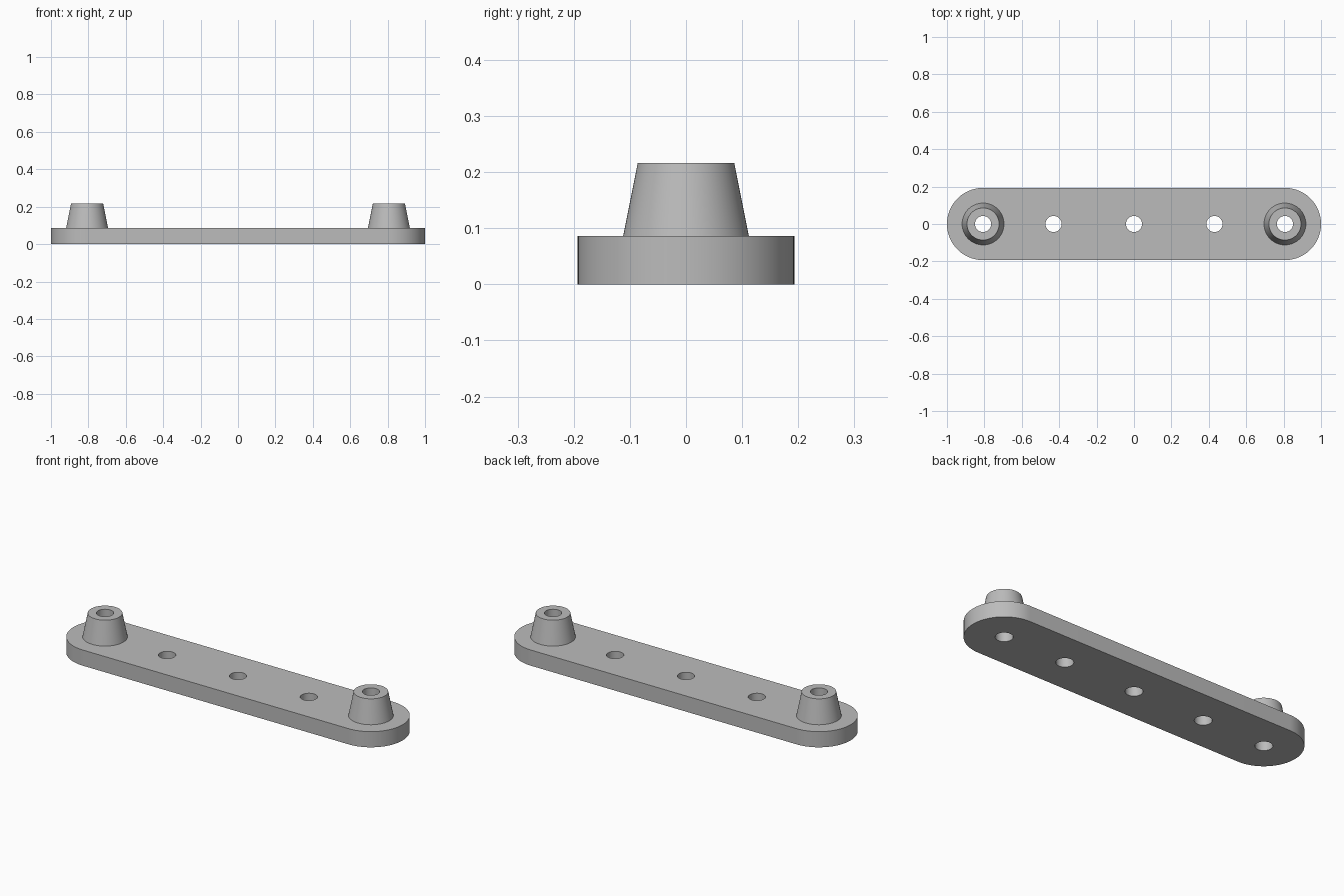
import bpy, bmesh, math

if "Cube" in bpy.data.objects:
    bpy.data.objects.remove(bpy.data.objects["Cube"])

END_X, HALF_W, PLATE_H = 0.807, 0.193, 0.086
HOLE_R, BOSS_H = 0.043, 0.216
SEG = 64

grey = bpy.data.materials.new("plain grey")
grey.diffuse_color = (0.5, 0.5, 0.5, 1)
grey.use_nodes = True
grey.node_tree.nodes["Principled BSDF"].inputs["Base Color"].default_value = grey.diffuse_color


def arc(cx, r, start, end, n):
    return [(cx + r * math.cos(start + (end - start) * i / n),
             r * math.sin(start + (end - start) * i / n)) for i in range(n + 1)]


def finish(obj):
    obj.data.materials.clear()
    obj.data.materials.append(grey)
    bpy.ops.object.select_all(action='DESELECT')
    obj.select_set(True)
    bpy.context.view_layer.objects.active = obj
    bpy.ops.object.shade_smooth_by_angle(angle=math.radians(30))


# Rounded bar: filled outline with five holes, extruded
q = math.pi / 2
loops = [arc(END_X, HALF_W, -q, q, 48) + arc(-END_X, HALF_W, q, 3 * q, 48)]
for x in (-END_X, -0.43, 0, 0.43, END_X):
    loops.append(arc(x, HOLE_R, 0, 4 * q, SEG)[:-1])

curve = bpy.data.curves.new("bar_plate", 'CURVE')
curve.dimensions = '2D'
curve.fill_mode = 'BOTH'
curve.extrude = PLATE_H / 2
for pts in loops:
    spline = curve.splines.new('POLY')
    spline.points.add(len(pts) - 1)
    for p, (x, y) in zip(spline.points, pts):
        p.co = (x, y, 0, 1)
    spline.use_cyclic_u = True
plate = bpy.data.objects.new("bar_plate", curve)
bpy.context.collection.objects.link(plate)
plate.select_set(True)
bpy.context.view_layer.objects.active = plate
bpy.ops.object.convert(target='MESH')
plate = bpy.context.view_layer.objects.active
bm = bmesh.new()
bm.from_mesh(plate.data)
bmesh.ops.translate(bm, verts=bm.verts, vec=(0, 0, PLATE_H / 2))
bmesh.ops.remove_doubles(bm, verts=bm.verts, dist=1e-5)
bmesh.ops.recalc_face_normals(bm, faces=bm.faces)
bm.to_mesh(plate.data)
bm.free()
finish(plate)

# Tapered bosses: revolved wall around the end holes
profile = [(HOLE_R, PLATE_H), (0.112, PLATE_H), (0.086, BOSS_H), (HOLE_R, BOSS_H)]
for name, x in (("left_boss", -END_X), ("right_boss", END_X)):
    bm = bmesh.new()
    rings = [[bm.verts.new((px, py, z)) for px, py in arc(0, r, 0, 4 * q, SEG)[:-1]]
             for r, z in profile]
    # wall, top rim and bore; the underside rests on the plate
    for a, b in zip(rings[1:], rings[2:] + rings[:1]):
        for i in range(SEG):
            j = (i + 1) % SEG
            bm.faces.new((a[i], a[j], b[j], b[i]))
    bmesh.ops.recalc_face_normals(bm, faces=bm.faces)
    mesh = bpy.data.meshes.new(name)
    bm.to_mesh(mesh)
    bm.free()
    boss = bpy.data.objects.new(name, mesh)
    boss.location.x = x
    bpy.context.collection.objects.link(boss)
    finish(boss)
